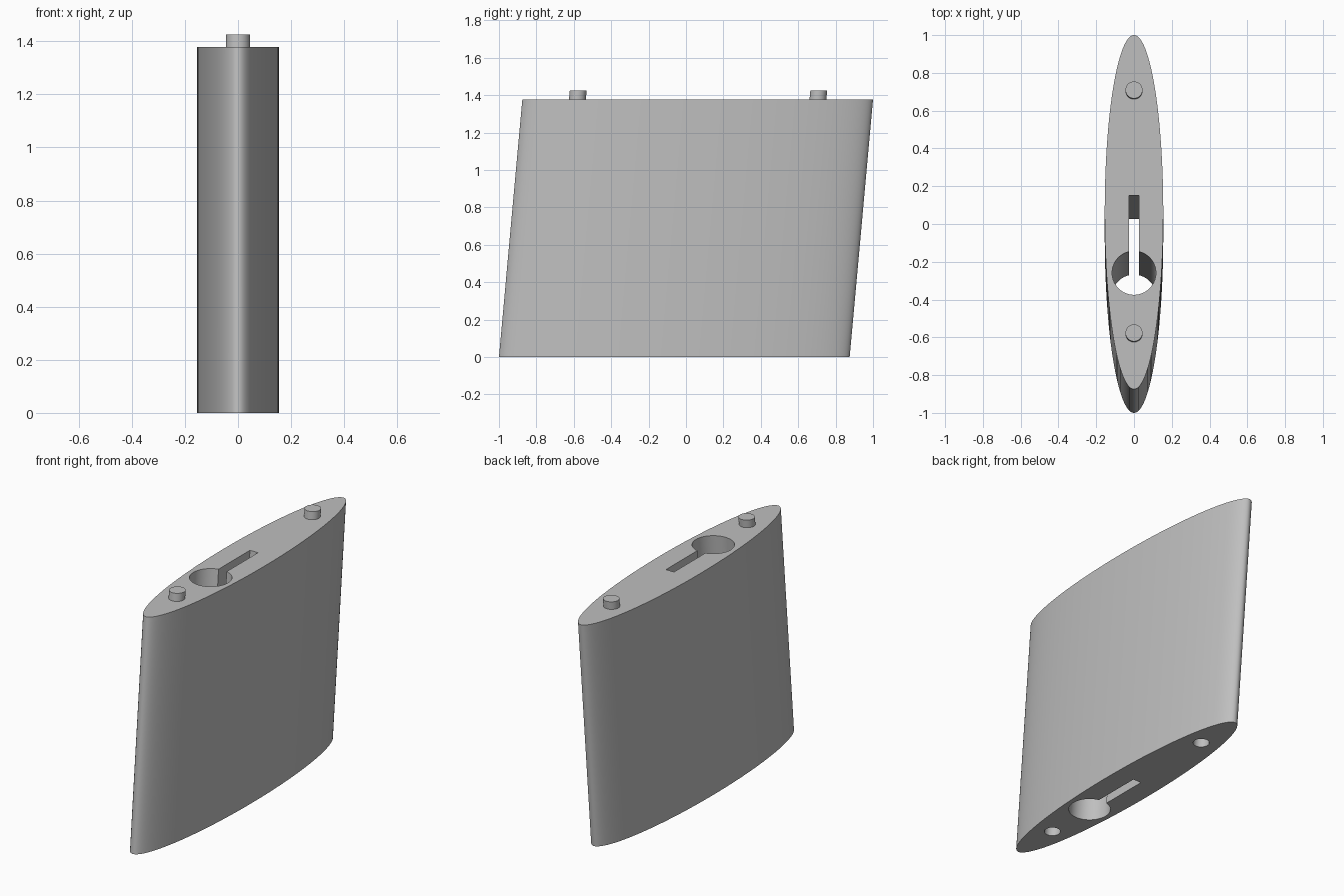
import bpy
import bmesh
from math import sin, cos, pi, asin

cube = bpy.data.objects.get("Cube")
if cube:
    bpy.data.objects.remove(cube, do_unlink=True)

HEIGHT = 1.378
LEAN = 0.125 / HEIGHT      # rearward shift per unit of height
MID = -0.0625              # centre of the base along y
PEG_OFFSET = 0.643

grey = bpy.data.materials.new("plain grey")
grey.use_nodes = True
colour = (0.52, 0.52, 0.52, 1)
grey.diffuse_color = colour
grey.node_tree.nodes["Principled BSDF"].inputs["Base Color"].default_value = colour


def ellipse(cy, rx, ry, count):
    return [(rx * cos(2 * pi * i / count), cy + ry * sin(2 * pi * i / count))
            for i in range(count)]


def leaning_prism(name, outline, z0, z1):
    """Extrude a base-plane outline upward along the lean."""
    bm = bmesh.new()
    low, high = [[bm.verts.new((x, y + LEAN * z, z)) for x, y in outline]
                 for z in (z0, z1)]
    bm.faces.new(low[::-1])
    bm.faces.new(high)
    n = len(outline)
    for i in range(n):
        j = (i + 1) % n
        bm.faces.new((low[i], low[j], high[j], high[i]))
    mesh = bpy.data.meshes.new(name)
    bm.to_mesh(mesh)
    bm.free()
    mesh.materials.append(grey)
    obj = bpy.data.objects.new(name, mesh)
    bpy.context.collection.objects.link(obj)
    return obj


def select(obj):
    bpy.ops.object.select_all(action='DESELECT')
    obj.select_set(True)
    bpy.context.view_layer.objects.active = obj


def cut(target, cutter):
    mod = target.modifiers.new("cut", 'BOOLEAN')
    mod.operation = 'DIFFERENCE'
    mod.solver = 'EXACT'
    mod.object = cutter
    select(target)
    bpy.ops.object.modifier_apply(modifier=mod.name)
    bpy.data.objects.remove(cutter, do_unlink=True)


# Elliptical strut body
body = leaning_prism("strut_body", ellipse(MID, 0.155, 0.9375, 128), 0, HEIGHT)

# Keyhole channel: round bore joined to a narrow slot
bore_y, bore_r, slot_half, slot_end = -0.384, 0.116, 0.027, 0.027
gap = asin(slot_half / bore_r)
steps = 48
keyhole = [(bore_r * cos(a), bore_y + bore_r * sin(a))
           for a in (pi / 2 + gap + (2 * pi - 2 * gap) * i / steps
                     for i in range(steps + 1))]
keyhole += [(slot_half, slot_end), (-slot_half, slot_end)]
cut(body, leaning_prism("keyhole_cutter", keyhole, -0.1, HEIGHT + 0.1))

# Locating sockets below and matching pegs on top
parts = [body]
for side, label in ((-1, "front"), (1, "rear")):
    cy = MID + side * PEG_OFFSET
    cut(body, leaning_prism("socket_cutter", ellipse(cy, 0.045, 0.045, 32), -0.05, 0.06))
    parts.append(leaning_prism(label + "_peg", ellipse(cy, 0.045, 0.045, 32),
                               HEIGHT - 0.01, HEIGHT + 0.047))

for part in parts:
    select(part)
    bpy.ops.object.shade_smooth_by_angle(angle=pi / 6)
